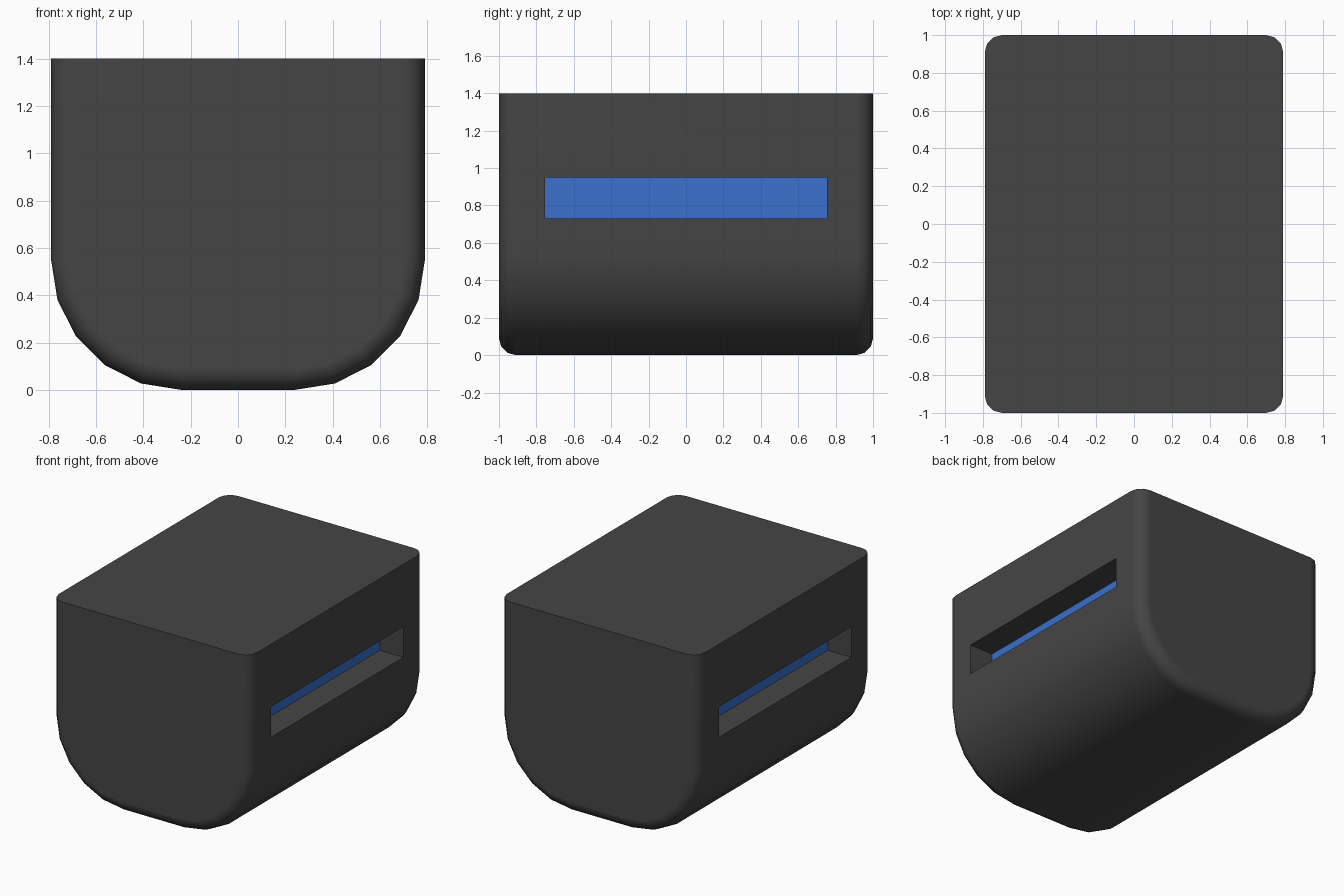
import bpy, bmesh
from math import sin, cos, pi, radians

if "Cube" in bpy.data.objects:
    bpy.data.objects.remove(bpy.data.objects["Cube"])

HALF_W, HALF_L, TOP, R, EDGE = 0.79, 1.0, 1.4, 0.55, 0.09


def material(name, rgb):
    m = bpy.data.materials.new(name)
    m.diffuse_color = (*rgb, 1)
    m.use_nodes = True
    m.node_tree.nodes["Principled BSDF"].inputs["Base Color"].default_value = m.diffuse_color
    return m


def box(name, lo, hi):
    c = [(a + b) / 2 for a, b in zip(lo, hi)]
    bpy.ops.mesh.primitive_cube_add(size=1, location=c)
    ob = bpy.context.object
    ob.name = name
    ob.scale = [b - a for a, b in zip(lo, hi)]
    bpy.ops.object.transform_apply(location=True, rotation=False, scale=True)
    return ob


def profile(inset):
    # flat top, straight sides, rounded lower corners in five facets
    r, cx = R - inset, HALF_W - R
    half = [(HALF_W - inset, TOP)]
    half += [(cx + r * cos(i * pi / 10), R - r * sin(i * pi / 10)) for i in range(6)]
    return half + [(-x, z) for x, z in reversed(half)]


dark = material("dark_shell", (0.06, 0.06, 0.06))
blue = material("blue_panel", (0.041, 0.162, 0.61))

# Shell: profile rings lofted along y, with rounded front and back edges
steps = [(EDGE * (1 - cos(a)), HALF_L - EDGE + EDGE * sin(a))
         for a in (i * pi / 6 for i in range(4))]
sections = [(d, -y) for d, y in reversed(steps)] + steps
bm = bmesh.new()
rings = [[bm.verts.new((x, y, z)) for x, z in profile(d)] for d, y in sections]
for a, b in zip(rings, rings[1:]):
    for i in range(len(a) - 1):
        bm.faces.new((a[i], a[i + 1], b[i + 1], b[i]))
bm.faces.new(rings[0])
bm.faces.new(rings[-1])
# Single flat lid
bm.faces.new([r[0] for r in rings] + [r[-1] for r in reversed(rings)])
bmesh.ops.recalc_face_normals(bm, faces=bm.faces)
mesh = bpy.data.meshes.new("shell")
bm.to_mesh(mesh)
bm.free()
shell = bpy.data.objects.new("shell", mesh)
bpy.context.collection.objects.link(shell)
mesh.materials.append(dark)

# Side slots with a recessed blue panel behind each
for side, s in (("right", 1), ("left", -1)):
    def span(x0, x1):
        return sorted((s * x0, s * x1))
    x0, x1 = span(0.59, 1.0)
    cutter = box(side + "_slot_cutter", (x0, -0.755, 0.73), (x1, 0.755, 0.95))
    cutter.data.materials.append(dark)
    cut = shell.modifiers.new(side + "_slot", 'BOOLEAN')
    cut.operation, cut.solver, cut.object = 'DIFFERENCE', 'EXACT', cutter
    bpy.ops.object.select_all(action='DESELECT')
    shell.select_set(True)
    bpy.context.view_layer.objects.active = shell
    bpy.ops.object.modifier_apply(modifier=cut.name)
    bpy.data.objects.remove(cutter, do_unlink=True)
    x0, x1 = span(0.57, 0.602)
    panel = box(side + "_panel", (x0, -0.76, 0.725), (x1, 0.76, 0.955))
    panel.data.materials.append(blue)

# Smooth rounded edges, keep the lid and slot edges crisp
bpy.ops.object.select_all(action='DESELECT')
shell.select_set(True)
bpy.context.view_layer.objects.active = shell
bpy.ops.object.shade_smooth_by_angle(angle=radians(40))
weighted = shell.modifiers.new("even_shading", 'WEIGHTED_NORMAL')
weighted.keep_sharp = True
